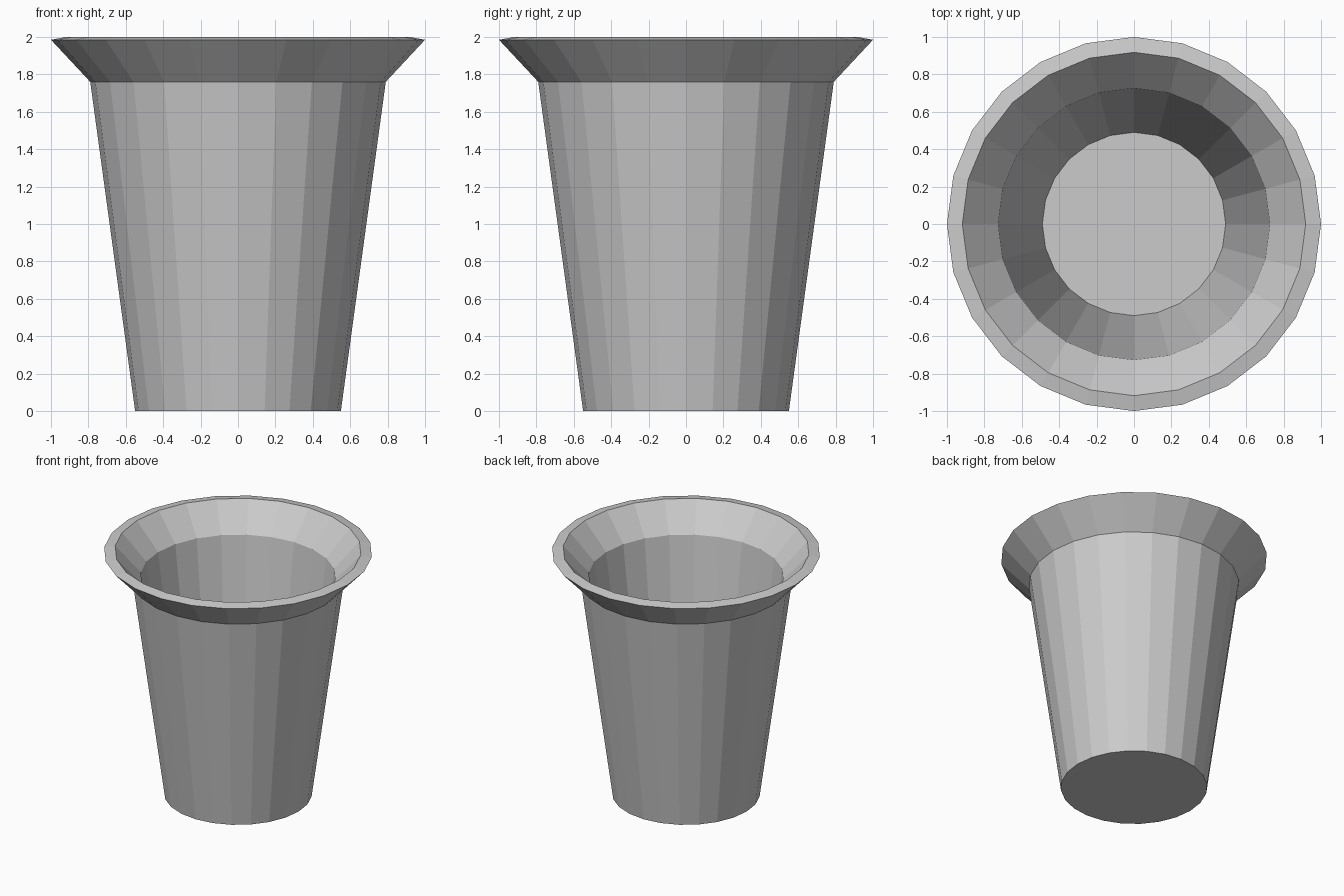
import bpy, bmesh
from math import sin, cos, tau

if "Cube" in bpy.data.objects:
    bpy.data.objects.remove(bpy.data.objects["Cube"])

SIDES = 24

# Cup cross-section (radius, height): outer wall, flared rim, inner wall
profile = [(0.55, 0.0), (0.79, 1.76), (1.0, 1.985),
           (0.918, 2.0), (0.727, 1.79), (0.49, 0.06)]

bm = bmesh.new()
rings = [[bm.verts.new((r * cos(tau * i / SIDES), r * sin(tau * i / SIDES), z))
          for i in range(SIDES)] for r, z in profile]

# Walls and rim
for low, high in zip(rings, rings[1:]):
    for i in range(SIDES):
        j = (i + 1) % SIDES
        bm.faces.new((low[i], low[j], high[j], high[i]))

# Underside and inner floor
bm.faces.new(list(reversed(rings[0])))
bm.faces.new(rings[-1])
bmesh.ops.recalc_face_normals(bm, faces=bm.faces)

mesh = bpy.data.meshes.new("flared_cup")
bm.to_mesh(mesh)
bm.free()
bpy.context.collection.objects.link(bpy.data.objects.new("flared_cup", mesh))
